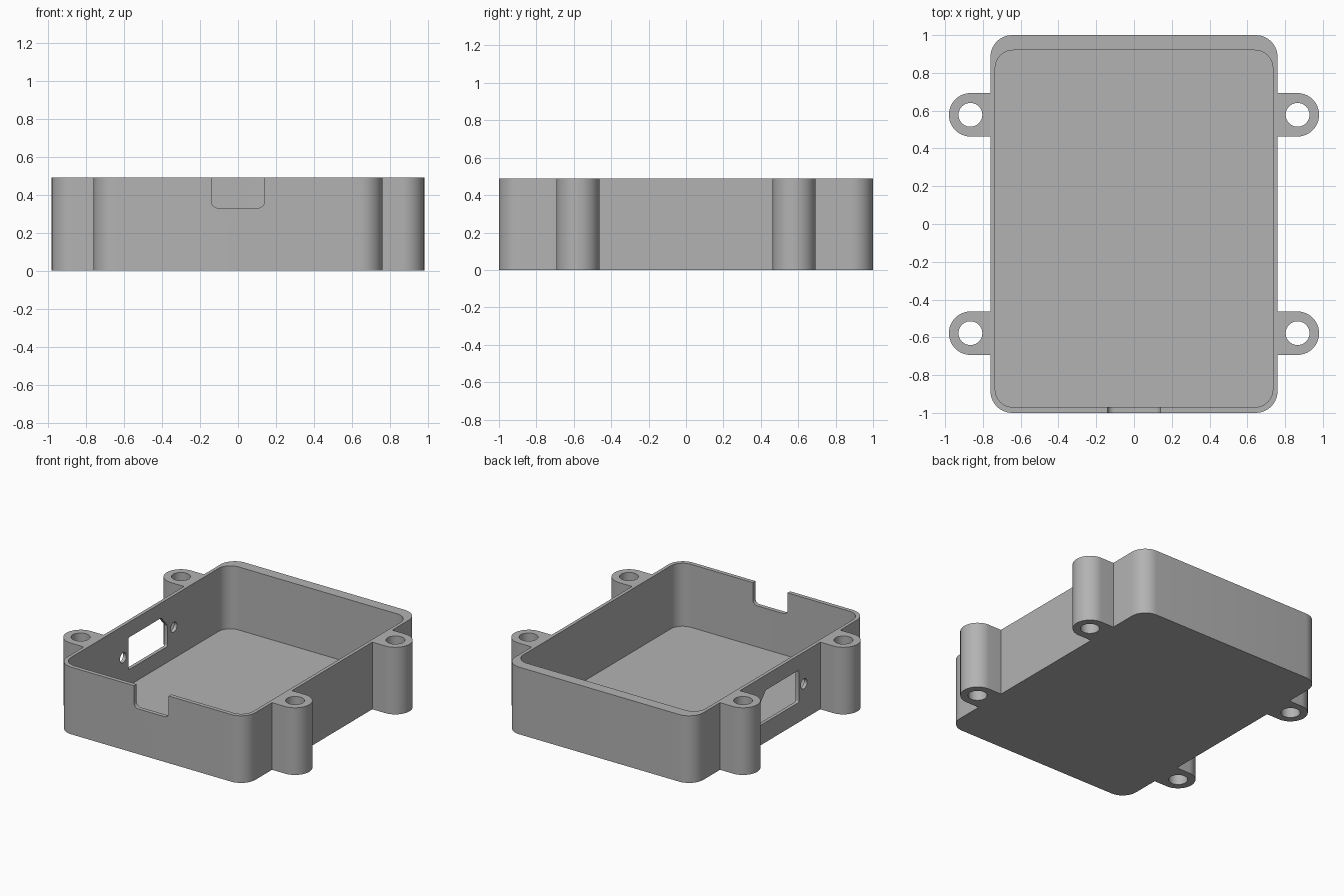
import bpy, bmesh
from math import sin, cos, pi, radians
from mathutils import Matrix, Vector

if "Cube" in bpy.data.objects:
    bpy.data.objects.remove(bpy.data.objects["Cube"])

HEIGHT, FLOOR = 0.49, 0.03
HALF_X, HALF_Y = 0.76, 1.0

grey = bpy.data.materials.new("plain_grey")
grey.use_nodes = True
colour = (0.45, 0.45, 0.45, 1)
grey.diffuse_color = colour
grey.node_tree.nodes["Principled BSDF"].inputs["Base Color"].default_value = colour


def rounded(corners, radii, steps=10):
    """Counter-clockwise outline with each corner filleted."""
    pts = []
    for i, (c, r) in enumerate(zip(corners, radii)):
        c = Vector(c)
        a = (Vector(corners[i - 1]) - c).normalized()
        b = (Vector(corners[(i + 1) % len(corners)]) - c).normalized()
        if r == 0:
            pts.append(c)
            continue
        half = a.angle(b) / 2
        centre = c + (a + b).normalized() * (r / sin(half))
        start = c + a * (r / (sin(half) / cos(half))) - centre
        sweep = pi - 2 * half
        for k in range(steps + 1):
            t = sweep * k / steps
            pts.append(centre + Matrix.Rotation(t, 2) @ start)
    return pts


def box_outline(x0, x1, y0, y1, r):
    return rounded([(x0, y0), (x1, y0), (x1, y1), (x0, y1)], [r] * 4)


def circle(x, y, r, n=40):
    return [(x + r * cos(2 * pi * i / n), y + r * sin(2 * pi * i / n)) for i in range(n)]


def prism(name, outline, low, high, axis="Z"):
    """Extrude an outline along Z, along Y (outline in x, z) or along X (outline in y, z)."""
    place = {"Z": lambda u, v, w: (u, v, w),
             "Y": lambda u, v, w: (u, w, v),
             "X": lambda u, v, w: (w, u, v)}[axis]
    bm = bmesh.new()
    face = bm.faces.new([bm.verts.new(place(p[0], p[1], low)) for p in outline])
    top = bmesh.ops.extrude_face_region(bm, geom=[face])["geom"]
    shift = Vector(place(0, 0, high - low))
    bmesh.ops.translate(bm, vec=shift, verts=[g for g in top if isinstance(g, bmesh.types.BMVert)])
    bmesh.ops.recalc_face_normals(bm, faces=bm.faces)
    mesh = bpy.data.meshes.new(name)
    bm.to_mesh(mesh)
    bm.free()
    mesh.materials.append(grey)
    obj = bpy.data.objects.new(name, mesh)
    bpy.context.collection.objects.link(obj)
    return obj


def combine(target, other, operation):
    other.hide_render = True
    mod = target.modifiers.new(operation.lower(), "BOOLEAN")
    mod.operation, mod.solver, mod.object = operation, "EXACT", other
    bpy.context.view_layer.objects.active = target
    bpy.ops.object.modifier_apply(modifier=mod.name)
    bpy.data.objects.remove(other)


# Outer shell
case = prism("open_case", box_outline(-HALF_X, HALF_X, -HALF_Y, HALF_Y, 0.115), 0, HEIGHT)

# Four full-height mounting lugs with round ends
for sx in (-1, 1):
    for y in (-0.578, 0.578):
        xs = sorted((sx * 0.745, sx * 0.98))
        corners = [(xs[0], y - 0.115), (xs[1], y - 0.115), (xs[1], y + 0.115), (xs[0], y + 0.115)]
        r = 0.1149
        radii = [0, r, r, 0] if sx > 0 else [r, 0, 0, r]
        combine(case, prism("lug", rounded(corners, radii, 16), 0, HEIGHT), "UNION")

# Cavity, with a thicker back wall
combine(case, prism("cavity", box_outline(-0.735, 0.735, -0.97, 0.92, 0.095), FLOOR, 1), "DIFFERENCE")

# Bolt holes through the lugs
for sx in (-1, 1):
    for y in (-0.578, 0.578):
        combine(case, prism("bolt_hole", circle(sx * 0.866, y, 0.063), -1, 1), "DIFFERENCE")

# Notch in the front rim
notch = rounded([(-0.14, 0.33), (0.14, 0.33), (0.14, 0.6), (-0.14, 0.6)], [0.035, 0.035, 0, 0])
combine(case, prism("front_notch", notch, -1.1, -0.9, "Y"), "DIFFERENCE")

# Socket opening with a chamfered corner, and its two screw holes, in the right wall
socket = rounded([(-0.215, 0.145), (0.235, 0.145), (0.235, 0.3), (0.165, 0.38), (-0.215, 0.38)],
                 [0.01, 0.01, 0.03, 0.03, 0.01], 5)
combine(case, prism("socket_opening", socket, -0.85, -0.65, "X"), "DIFFERENCE")
for y in (-0.275, 0.31):
    combine(case, prism("screw_hole", circle(y, 0.258, 0.036, 24), -0.85, -0.65, "X"), "DIFFERENCE")

# Smooth round walls, keep crisp rims
bpy.ops.object.select_all(action="DESELECT")
case.select_set(True)
bpy.context.view_layer.objects.active = case
bpy.ops.object.shade_smooth_by_angle(angle=radians(30))
